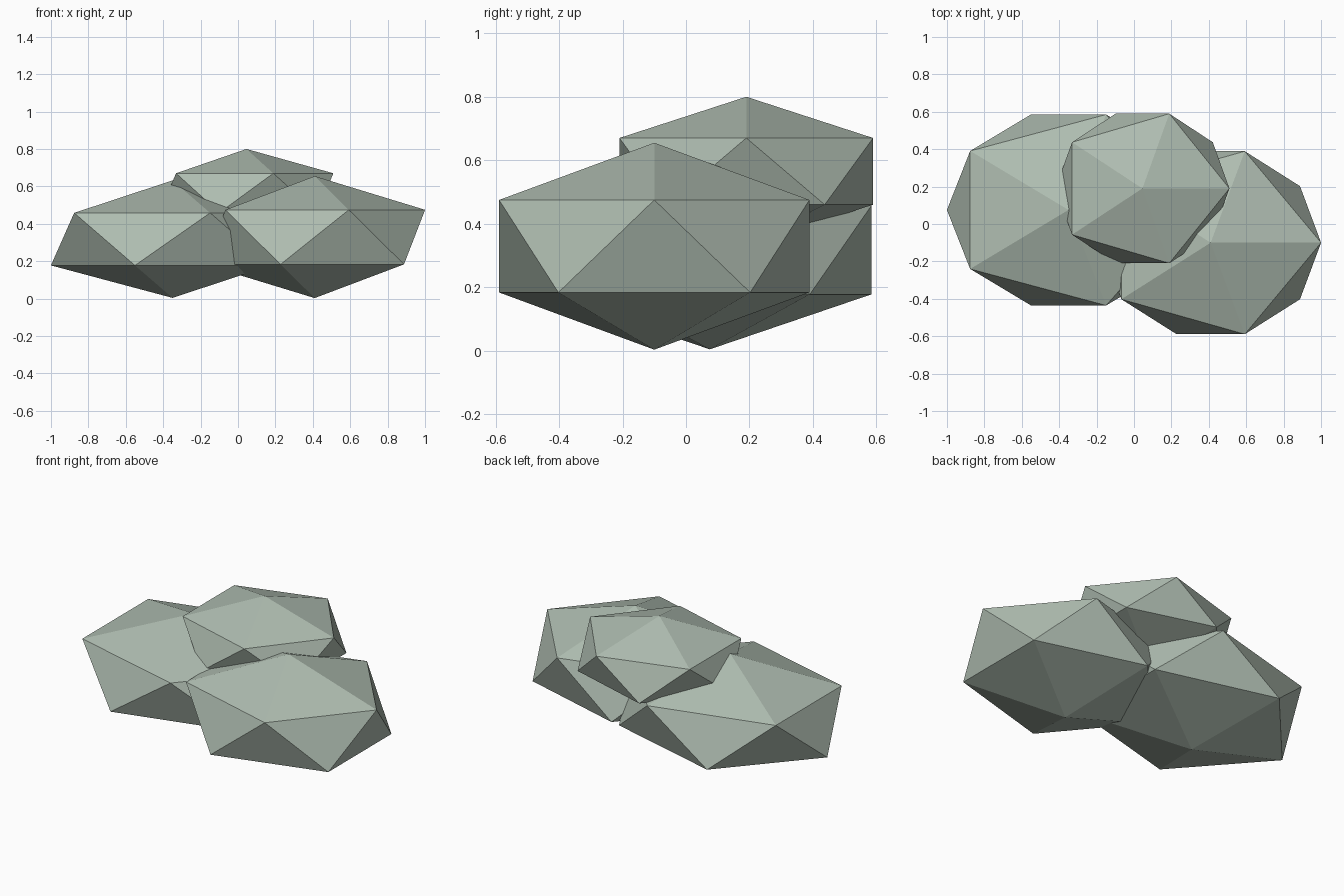
import bpy

if "Cube" in bpy.data.objects:
    bpy.data.objects.remove(bpy.data.objects["Cube"])

# Single stone colour
stone = bpy.data.materials.new("sage grey stone")
stone.diffuse_color = (0.43, 0.51, 0.44, 1.0)
stone.use_nodes = True
stone.node_tree.nodes["Principled BSDF"].inputs["Base Color"].default_value = stone.diffuse_color


def boulder(name, centre, radii):
    """Flat-shaded, squashed icosahedron."""
    bpy.ops.mesh.primitive_ico_sphere_add(subdivisions=1, radius=1, location=centre)
    rock = bpy.context.object
    rock.name = name
    rock.scale = radii
    bpy.ops.object.transform_apply(location=False, rotation=False, scale=True)
    rock.data.materials.append(stone)
    return rock


# Two ground boulders with a smaller one resting on top
boulder("left_boulder", (-0.35, 0.075, 0.318), (0.727, 0.60, 0.314))
boulder("right_boulder", (0.41, -0.10, 0.329), (0.66, 0.575, 0.326))
boulder("top_boulder", (0.045, 0.19, 0.565), (0.52, 0.47, 0.235))
